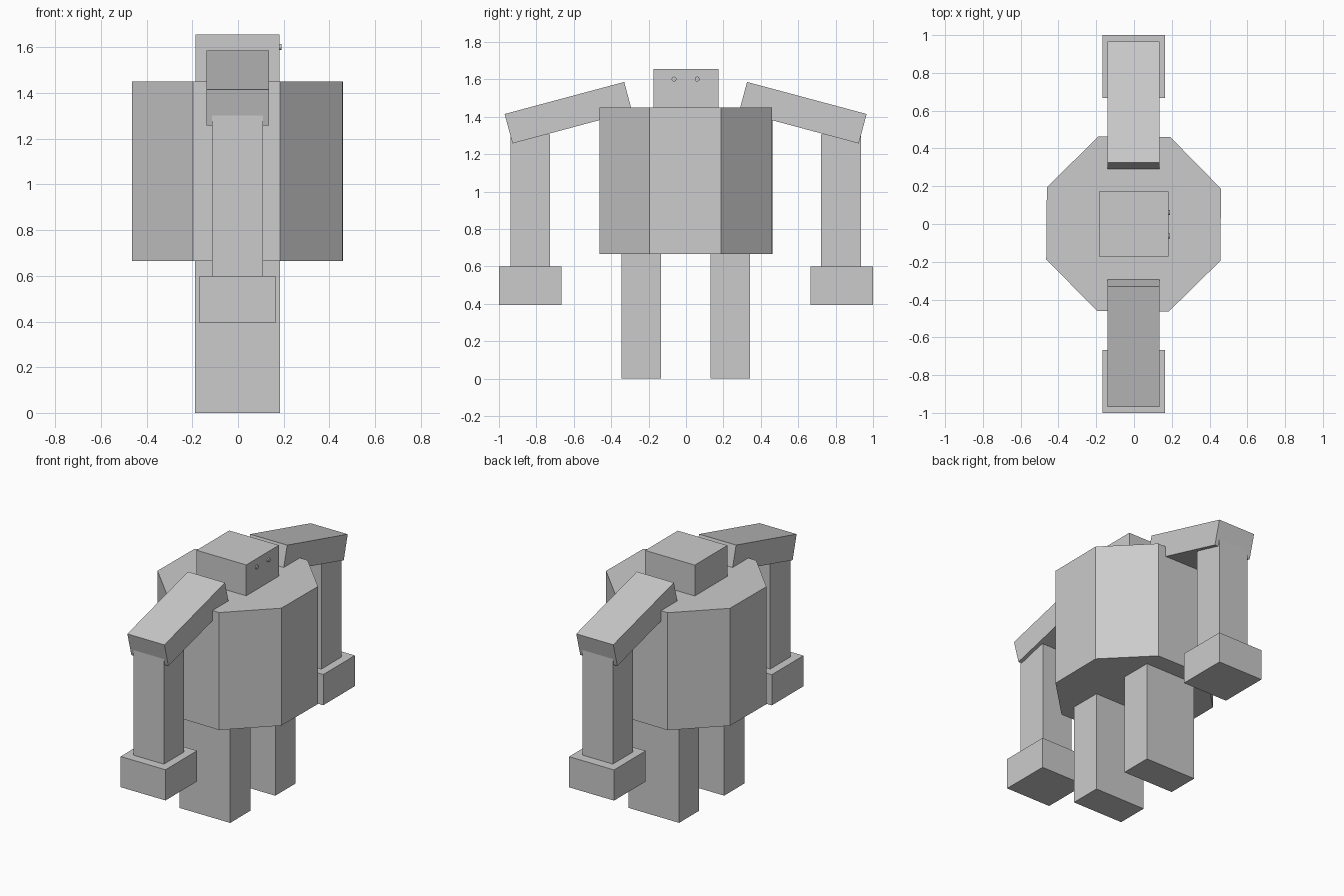
import bpy
from math import radians, cos, pi

if "Cube" in bpy.data.objects:
    bpy.data.objects.remove(bpy.data.objects["Cube"])

CX, CY = -0.002, -0.002  # slight offset of the figure's axis


def box(name, center, size, tilt=0.0):
    bpy.ops.mesh.primitive_cube_add(size=1, location=center, rotation=(tilt, 0, 0))
    ob = bpy.context.object
    ob.name = name
    ob.scale = size
    bpy.ops.object.transform_apply(location=False, rotation=False, scale=True)
    return ob


def prism(name, sides, radius, depth, center, rotation):
    bpy.ops.mesh.primitive_cylinder_add(vertices=sides, radius=radius, depth=depth,
                                        location=center, rotation=rotation)
    bpy.context.object.name = name


# Octagonal torso with flat sides towards the axes
prism("torso", 8, 0.461 / cos(pi / 8), 0.785, (CX, 0, 1.058), (0, 0, radians(22.5 - 0.5)))

# Block head
box("head", (CX, CY + 0.002, 1.552), (0.367, 0.345, 0.21))

for side, s in (("left", 1), ("right", -1)):
    # Eye on the face
    prism(side + "_eye", 16, 0.013, 0.03, (0.175, CY + s * 0.062, 1.602), (0, radians(90), 0))
    # Leg
    box(side + "_leg", (CX, CY + s * 0.238, 0.335), (0.373, 0.212, 0.67))
    # Sloping upper arm
    box(side + "_upper_arm", (CX, CY + s * 0.627, 1.422), (0.274, 0.662, 0.163), s * radians(-15))
    # Hanging forearm
    box(side + "_forearm", (CX, CY + s * 0.831, 0.95), (0.224, 0.213, 0.71))
    # Block hand
    box(side + "_hand", (CX, s * 0.833, 0.497), (0.332, 0.334, 0.205))
